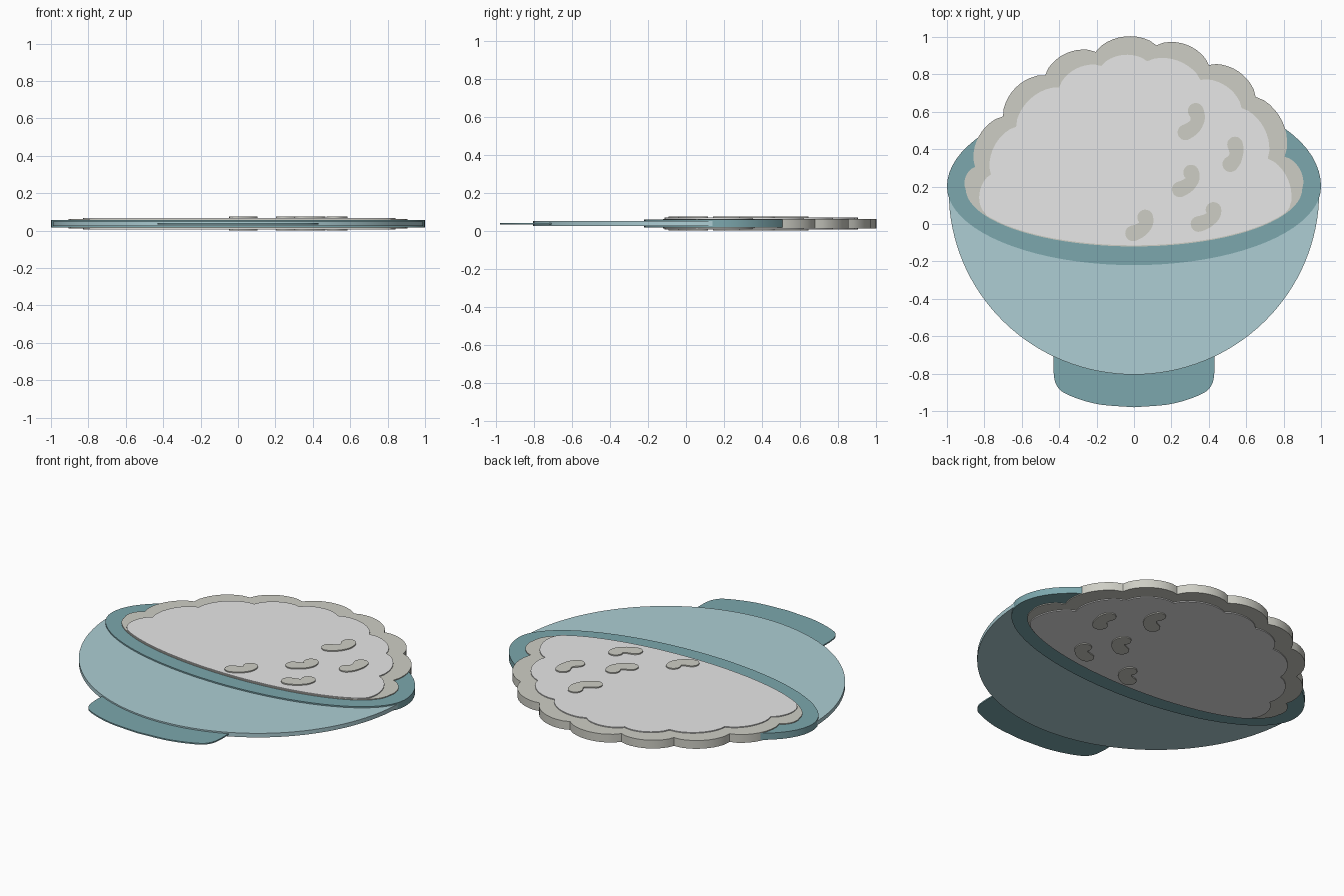
import bpy, bmesh
from math import sin, cos, pi, acos, atan2
from mathutils import Vector

cube = bpy.data.objects.get("Cube")
if cube:
    bpy.data.objects.remove(cube)

MID = 0.0375  # every layer is centred on this height


def material(name, rgb):
    def linear(c):
        c /= 255
        return c / 12.92 if c < 0.04 else ((c + 0.055) / 1.055) ** 2.4
    colour = (*[linear(c) for c in rgb], 1)
    mat = bpy.data.materials.new(name)
    mat.use_nodes = True
    mat.diffuse_color = colour
    bsdf = mat.node_tree.nodes["Principled BSDF"]
    bsdf.inputs["Base Color"].default_value = colour
    bsdf.inputs["Roughness"].default_value = 0.8
    return mat


def plate(name, outline, half, mat):
    """Flat slab of the given outline, from MID - half to MID + half."""
    bm = bmesh.new()
    verts = [bm.verts.new((p[0], p[1], MID - half)) for p in outline]
    face = bm.faces.new(verts)
    out = bmesh.ops.extrude_face_region(bm, geom=[face])
    moved = [v for v in out["geom"] if isinstance(v, bmesh.types.BMVert)]
    bmesh.ops.translate(bm, verts=moved, vec=(0, 0, 2 * half))
    bmesh.ops.recalc_face_normals(bm, faces=bm.faces)
    mesh = bpy.data.meshes.new(name)
    bm.to_mesh(mesh)
    bm.free()
    mesh.materials.append(mat)
    obj = bpy.data.objects.new(name, mesh)
    bpy.context.collection.objects.link(obj)
    bpy.ops.object.select_all(action="DESELECT")
    obj.select_set(True)
    bpy.context.view_layer.objects.active = obj
    bpy.ops.object.shade_smooth_by_angle()
    return obj


def arc(cx, cy, rx, ry, start, end, steps=40):
    angles = [start + (end - start) * i / steps for i in range(steps + 1)]
    return [Vector((cx + rx * cos(a), cy + ry * sin(a))) for a in angles]


def scallops(cusps, bulge=0.2, steps=10):
    """Rounded lobes between cusps, bulging to the left of the path."""
    pts = []
    for a, b in zip(cusps, cusps[1:]):
        a, b = Vector(a), Vector(b)
        side = Vector((a.y - b.y, b.x - a.x))
        for i in range(steps):
            t = i / steps
            pts.append(a.lerp(b, t) + side * bulge * (1 - (2 * t - 1) ** 2) ** 0.8)
    return pts + [Vector(cusps[-1])]


def smooth_path(points, steps=6):
    """Catmull-Rom path through the points."""
    p = [Vector(q) for q in points]
    p = [2 * p[0] - p[1]] + p + [2 * p[-1] - p[-2]]
    path = []
    for a, b, c, d in zip(p, p[1:], p[2:], p[3:]):
        for i in range(steps):
            t = i / steps
            path.append(0.5 * (2 * b + (c - a) * t + (2 * a - 5 * b + 4 * c - d) * t ** 2
                               + (3 * b - a - 3 * c + d) * t ** 3))
    return path + [p[-2]]


def kidney(top, middle, bottom, radius, steps=14):
    """Bean outline: a bent spine with round ends and a slight waist."""
    a, b, c = Vector(top), Vector(middle), Vector(bottom)
    ctrl = 2 * b - (a + c) / 2
    left, right = [], []
    for i in range(steps + 1):
        t = i / steps
        pos = a * (1 - t) ** 2 + ctrl * 2 * t * (1 - t) + c * t * t
        tan = ((ctrl - a) * (1 - t) + (c - ctrl) * t).normalized()
        side = Vector((-tan.y, tan.x)) * radius * (0.85 + 0.15 * abs(2 * t - 1))
        left.append(pos + side)
        right.append(pos - side)

    def cap(centre, edge):
        rel = edge - centre
        start = atan2(rel.y, rel.x)
        return arc(*centre, radius, radius, start, start - pi, 10)[1:-1]
    return left + cap(c, left[-1]) + right[::-1] + cap(a, right[0])


glaze = material("light teal", (173, 206, 212))
trim = material("dark teal", (124, 167, 173))
shade = material("warm grey", (206, 206, 197))
white = material("off white", (231, 231, 231))

# Foot: mirrored half profile, its top tucked inside the bowl
half = smooth_path([(0, -0.98), (0.2, -0.962), (0.36, -0.91), (0.415, -0.86),
                    (0.43, -0.79), (0.43, -0.7)])
plate("foot", half + [Vector((-p.x, p.y)) for p in half[:0:-1]], 0.004, trim)

# Bowl body
plate("bowl_body", arc(0, 0.17, 0.99, 0.975, pi, 2 * pi, 64), 0.0125, glaze)

# Rim: shallow lower curve, fuller upper curve
lower = arc(0, 0.2, 1, 0.42, pi, 2 * pi)
upper = [Vector((p.x, p.y + 0.03 * p.x * (p.y - 0.2) / 0.5))
         for p in arc(0, 0.2, 1, 0.5, 0, pi)]
plate("rim", lower + upper[1:-1], 0.0205, trim)

# Heaped rice: scalloped edge layer
edge = [(-0.9, 0.185), (-0.85, 0.305), (-0.7, 0.575), (-0.475, 0.795), (-0.205, 0.92),
        (0.12, 0.955), (0.4, 0.85), (0.65, 0.68), (0.805, 0.36), (0.9, 0.19)]
front = arc(0, 0.19, 0.9, 0.31, 0, -pi)
plate("rice_edge", scallops(edge) + front[1:-1], 0.0255, shade)

# Heaped rice: raised inner layer
inner = [(-0.81, 0.075), (-0.765, 0.265), (-0.63, 0.52), (-0.4, 0.73), (-0.175, 0.845),
         (0.07, 0.87), (0.355, 0.77), (0.575, 0.62), (0.715, 0.35), (0.83, 0.085)]
front = arc(0, 0.19, 0.895, 0.304, -acos(0.83 / 0.895), -acos(-0.81 / 0.895))
plate("rice_top", scallops(inner, 0.19) + front[1:-1], 0.031, white)

# Grains standing proud on both faces
grains = [((0.33, 0.605), (0.335, 0.54), (0.275, 0.49)),
          ((0.54, 0.425), (0.545, 0.365), (0.515, 0.32)),
          ((0.305, 0.275), (0.305, 0.225), (0.245, 0.185)),
          ((0.06, 0.035), (0.055, -0.015), (-0.005, -0.05)),
          ((0.425, 0.075), (0.41, 0.03), (0.345, 0))]
for i, spine in enumerate(grains):
    plate(f"grain_{i + 1}", kidney(*spine, 0.042), 0.0375, shade)
